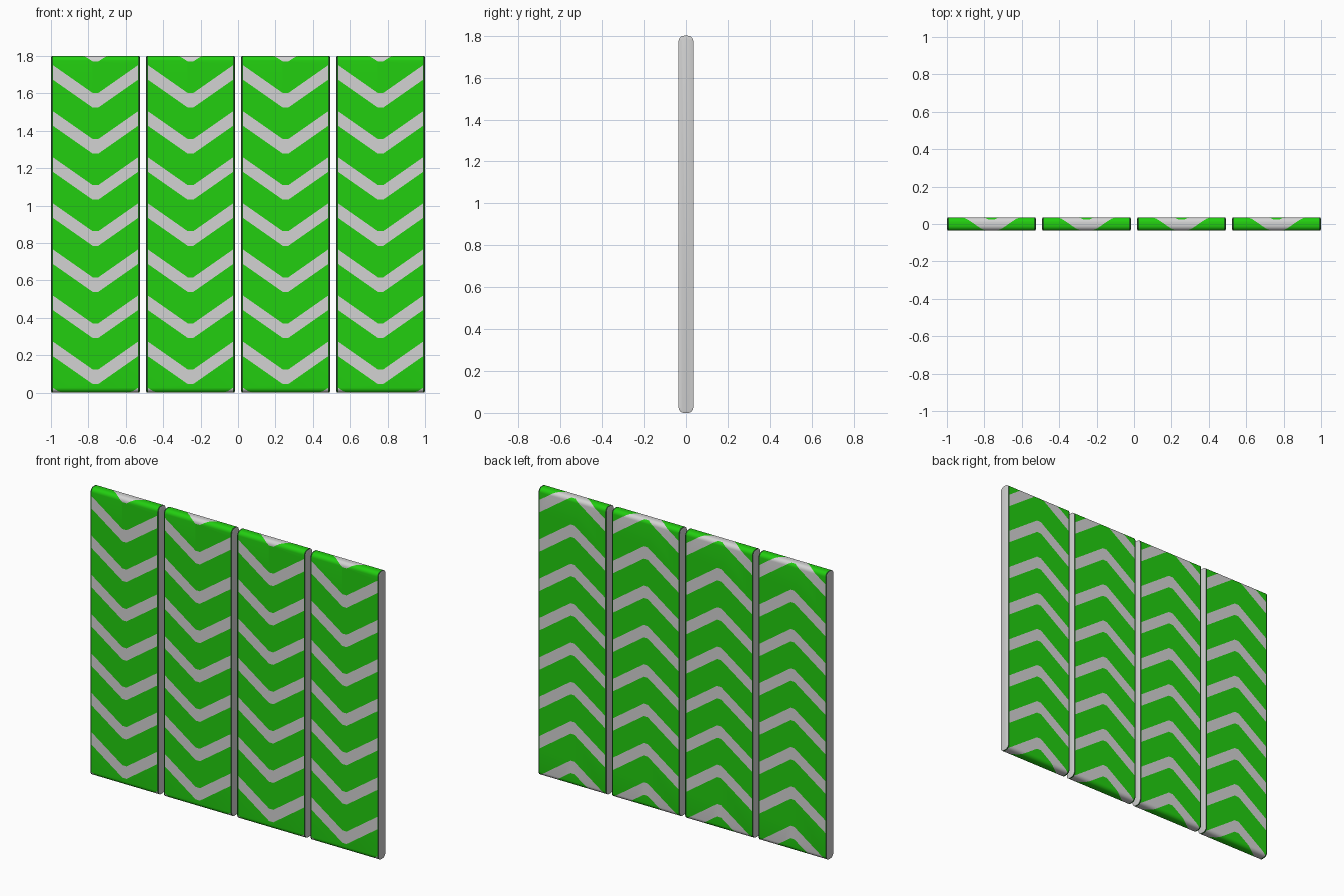
import bpy, bmesh, math

if "Cube" in bpy.data.objects:
    bpy.data.objects.remove(bpy.data.objects["Cube"])

W, H, D, R = 0.238, 1.8, 0.035, 0.026   # half width, height, half depth, corner radius
EDGE, BEVEL = 0.008, 0.003              # dark border strip, cap bevel
SLOPE, TIP, BAND = 0.70, 0.015, 0.078   # chevron shape
ARC = R * math.pi / 2
FLATS = [H - 2 * R, 2 * D - 2 * R] * 2
TOTAL = sum(FLATS) + 4 * ARC
PERIOD = TOTAL / 15
SEGS = 6


def material(name, rgb):
    m = bpy.data.materials.new(name)
    m.diffuse_color = (*rgb, 1)
    m.use_nodes = True
    m.node_tree.nodes["Principled BSDF"].inputs["Base Color"].default_value = m.diffuse_color
    return m


MATS = [material("bright_green", (0.016, 0.62, 0.005)),
        material("light_grey", (0.65, 0.65, 0.65)),
        material("dark_green", (0.01, 0.12, 0.01))]

# distances along the wrapped outline where it bends
STOPS = []
pos = 0.0
for f in FLATS:
    STOPS.append(pos)
    pos += f
    STOPS += [pos + ARC * i / SEGS for i in range(SEGS)]
    pos += ARC


def fold(s, inset=0.0):
    """Wrap distance s (up the front, over the top, down the back) to y, z."""
    s %= TOTAL
    corners = [(-D + R, H - R), (D - R, H - R), (D - R, R), (-D + R, R)]
    for i, f in enumerate(FLATS):
        a = math.pi - i * math.pi / 2
        cy, cz = corners[i]
        rad = R - inset
        if s <= f:      # straight part, ending beside corner i
            ny, nz = math.cos(a), math.sin(a)
            ty, tz = math.sin(a), -math.cos(a)
            return cy + rad * ny - (f - s) * ty, cz + rad * nz - (f - s) * tz
        s -= f
        if s <= ARC:
            a -= s / R
            return cy + rad * math.cos(a), cz + rad * math.sin(a)
        s -= ARC
    return fold(0.0, inset)


def build_panel(name, cx):
    bm = bmesh.new()
    # flat sheet of alternating chevron bands
    wi = W - BEVEL
    xs = [-wi, -wi + EDGE, -TIP, TIP, wi - EDGE, wi]
    rows = []
    for n in range(-4, 20):
        base = 0.785 - R + (n - 3) * PERIOD
        for off in (0, BAND):
            rows.append([bm.verts.new((x, base + off + SLOPE * max(0, abs(x) - TIP), 0))
                         for x in xs])
    for j in range(len(rows) - 1):
        for i in range(len(xs) - 1):
            f = bm.faces.new((rows[j][i], rows[j][i + 1], rows[j + 1][i + 1], rows[j + 1][i]))
            f.material_index = 2 if i in (0, len(xs) - 2) else (1 if j % 2 == 0 else 0)
    # cut at the bends and trim to one full wrap
    for s in STOPS + [TOTAL]:
        bmesh.ops.bisect_plane(bm, geom=bm.verts[:] + bm.edges[:] + bm.faces[:], dist=1e-6,
                               plane_co=(0, s, 0), plane_no=(0, 1, 0),
                               clear_inner=(s == 0), clear_outer=(s == TOTAL))
    for v in bm.verts:
        y, z = fold(min(max(v.co.y, 0), TOTAL - 1e-7))
        v.co = (v.co.x, y, z)
    # bevelled grey end caps
    for side in (-1, 1):
        outer = [bm.verts.new((side * wi, *fold(s))) for s in STOPS]
        inner = [bm.verts.new((side * W, *fold(s, 0.012))) for s in STOPS]
        k = len(STOPS)
        caps = [bm.faces.new((outer[i], outer[(i + 1) % k], inner[(i + 1) % k], inner[i]))
                for i in range(k)]
        caps.append(bm.faces.new(inner))
        for f in caps:
            f.material_index = 1
    bmesh.ops.remove_doubles(bm, verts=bm.verts, dist=1e-5)
    bmesh.ops.recalc_face_normals(bm, faces=bm.faces)
    me = bpy.data.meshes.new(name)
    bm.to_mesh(me)
    bm.free()
    for m in MATS:
        me.materials.append(m)
    ob = bpy.data.objects.new(name, me)
    ob.location.x = cx
    bpy.context.collection.objects.link(ob)
    bpy.ops.object.select_all(action='DESELECT')
    ob.select_set(True)
    bpy.context.view_layer.objects.active = ob
    bpy.ops.object.shade_smooth_by_angle(angle=math.radians(30))


# four boards side by side
for i in range(4):
    build_panel(f"board_{i + 1}", (i - 1.5) * (1 - W) / 1.5)
